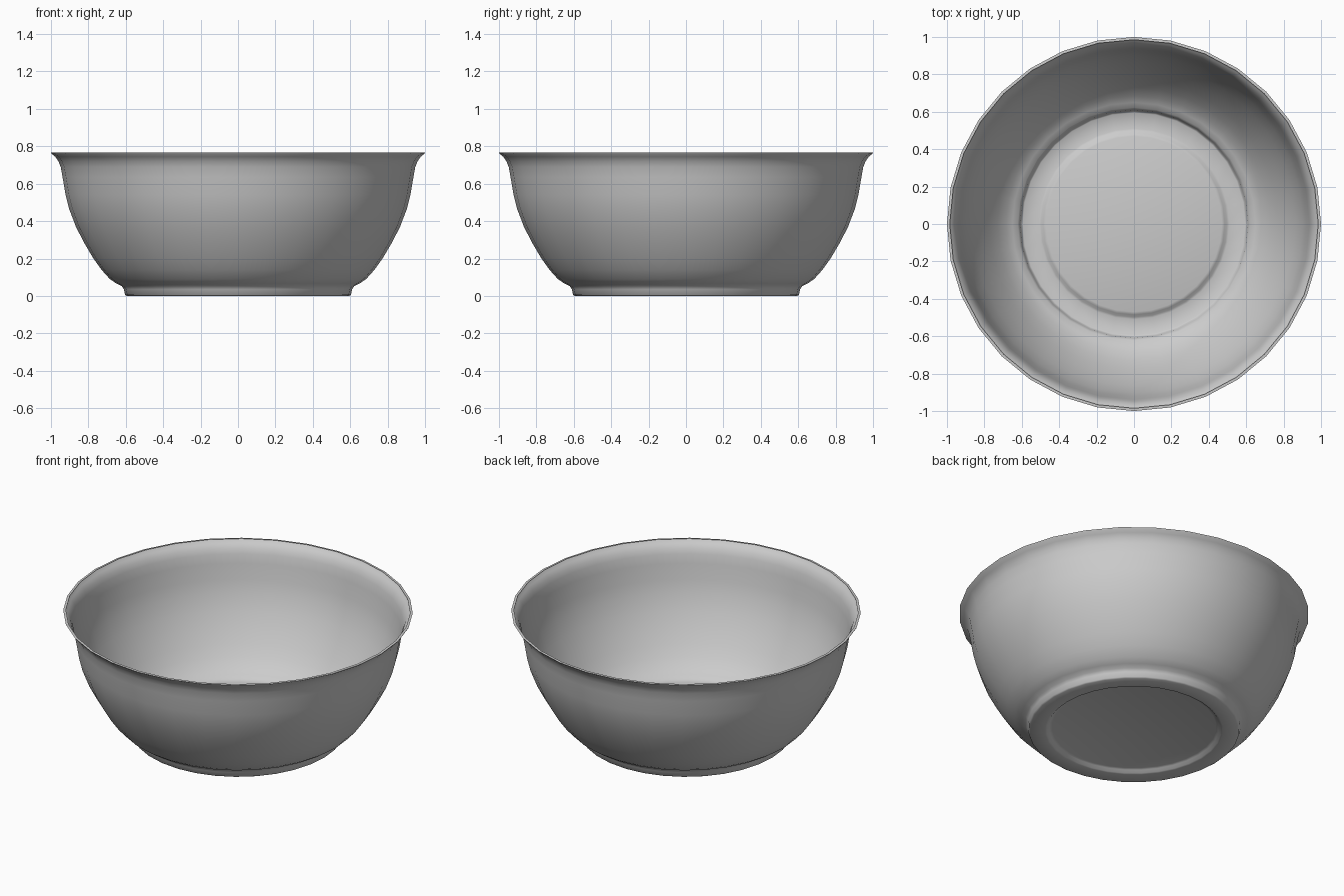
import bpy, bmesh, math

if "Cube" in bpy.data.objects:
    bpy.data.objects.remove(bpy.data.objects["Cube"])

SIDES = 32

# Bowl profile (radius, height) from the raised base centre out to the flared lip
profile = [
    (0.47, 0.022), (0.485, 0.017), (0.498, 0.003), (0.51, 0.0),      # recessed base
    (0.595, 0.0), (0.604, 0.006), (0.61, 0.035), (0.622, 0.053),     # foot ring
    (0.65, 0.066), (0.685, 0.09), (0.73, 0.14), (0.775, 0.203),      # lower wall
    (0.82, 0.28), (0.865, 0.366), (0.903, 0.465), (0.922, 0.54),
    (0.938, 0.635), (0.948, 0.69), (0.96, 0.72), (0.977, 0.744),     # upper wall
    (0.997, 0.76), (1.0, 0.766), (0.985, 0.767),                     # lip
]

bm = bmesh.new()
rings = []
for r, z in profile:
    rings.append([bm.verts.new((r * math.cos(2 * math.pi * i / SIDES),
                                r * math.sin(2 * math.pi * i / SIDES), z))
                  for i in range(SIDES)])

# Base disc and lathed wall
bm.faces.new(rings[0][::-1])
for a, b in zip(rings, rings[1:]):
    for i in range(SIDES):
        j = (i + 1) % SIDES
        bm.faces.new((a[i], a[j], b[j], b[i]))

mesh = bpy.data.meshes.new("bowl")
bm.to_mesh(mesh)
bm.free()
bowl = bpy.data.objects.new("bowl", mesh)
bpy.context.collection.objects.link(bowl)

# Smooth shading
bpy.context.view_layer.objects.active = bowl
bowl.select_set(True)
bpy.ops.object.shade_smooth_by_angle(angle=math.radians(60))
